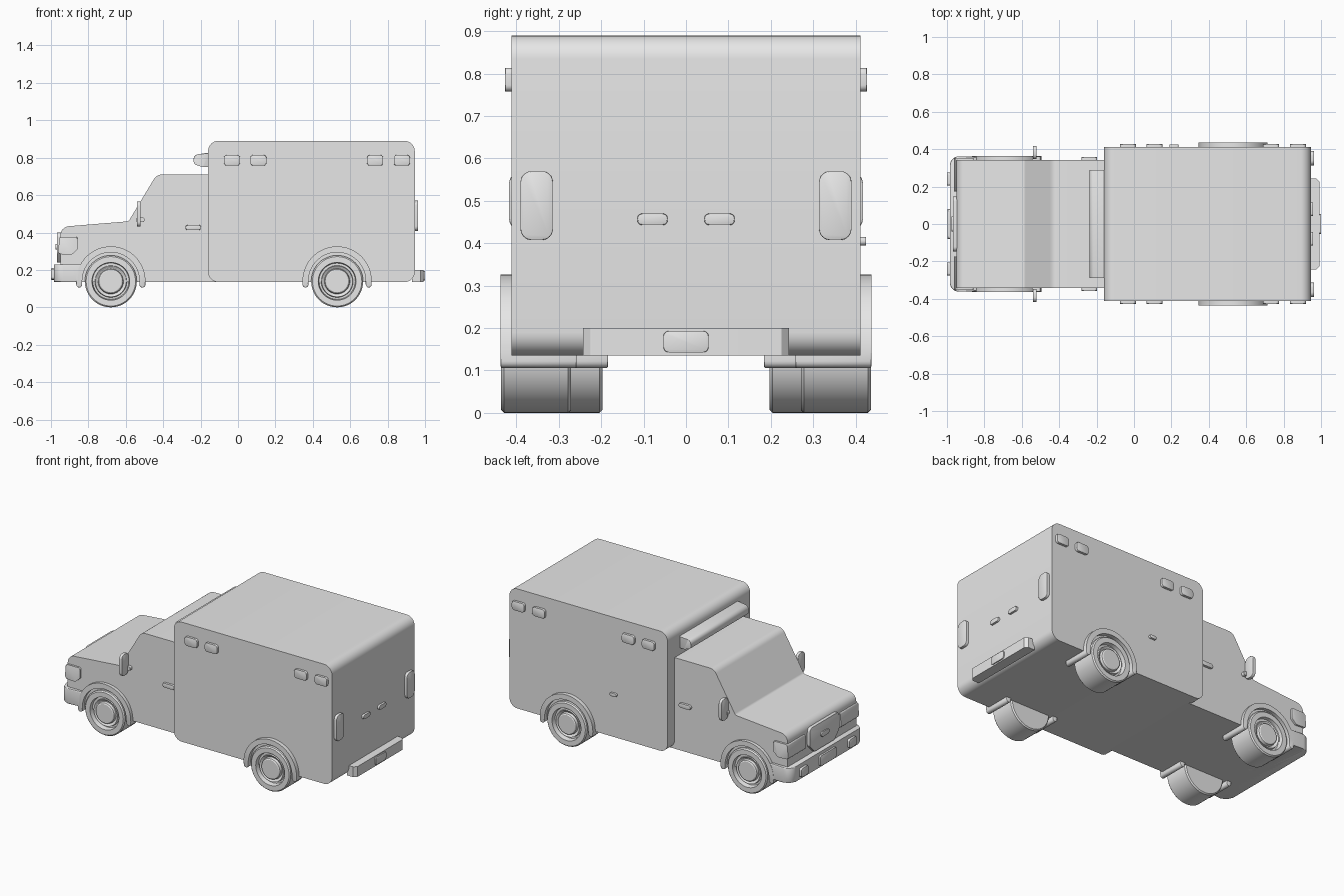
import bpy, bmesh, math
from mathutils import Vector

cube = bpy.data.objects.get("Cube")
if cube:
    bpy.data.objects.remove(cube, do_unlink=True)

grey = bpy.data.materials.new("plain grey")
grey.use_nodes = True
grey.diffuse_color = (0.8, 0.8, 0.8, 1)
grey.node_tree.nodes["Principled BSDF"].inputs["Base Color"].default_value = (0.8, 0.8, 0.8, 1)


def finish(name, bm):
    bmesh.ops.recalc_face_normals(bm, faces=bm.faces)
    mesh = bpy.data.meshes.new(name)
    bm.to_mesh(mesh)
    bm.free()
    mesh.materials.append(grey)
    mesh.shade_smooth()
    mesh.set_sharp_from_angle(angle=math.radians(32))
    obj = bpy.data.objects.new(name, mesh)
    bpy.context.collection.objects.link(obj)
    return obj


def rounded(corners, steps=8):
    """Round each (u, v, radius) corner of an outline."""
    out = []
    for i, (u, v, r) in enumerate(corners):
        p = Vector((u, v))
        if r == 0:
            out.append(p)
            continue
        a = (Vector(corners[i - 1][:2]) - p).normalized()
        b = (Vector(corners[(i + 1) % len(corners)][:2]) - p).normalized()
        half = a.angle(b) / 2
        centre = p + (a + b).normalized() * (r / math.sin(half))
        start = p + a * (r / math.tan(half)) - centre
        end = p + b * (r / math.tan(half)) - centre
        turn = math.atan2(start.x * end.y - start.y * end.x, start.dot(end))
        for k in range(steps + 1):
            t = turn * k / steps
            c, s = math.cos(t), math.sin(t)
            out.append(centre + Vector((start.x * c - start.y * s, start.x * s + start.y * c)))
    return out


def prism(name, outline, axis, lo, hi, bevel=0):
    """Extrude an outline along an axis, optionally softening the rims."""
    place = {"x": lambda p, d: (d, p[0], p[1]),
             "y": lambda p, d: (p[0], d, p[1]),
             "z": lambda p, d: (p[0], p[1], d)}[axis]
    bm = bmesh.new()
    low = [bm.verts.new(place(p, lo)) for p in outline]
    high = [bm.verts.new(place(p, hi)) for p in outline]
    caps = [bm.faces.new(low), bm.faces.new(high)]
    n = len(low)
    for i in range(n):
        j = (i + 1) % n
        bm.faces.new((low[i], low[j], high[j], high[i]))
    if bevel:
        rims = list({e for f in caps for e in f.edges})
        bmesh.ops.bevel(bm, geom=rims, offset=bevel, segments=2, affect="EDGES", profile=0.5)
    return finish(name, bm)


def block(name, u0, u1, v0, v1, r, axis, lo, hi, bevel=0):
    pts = [(u0, v0, r), (u1, v0, r), (u1, v1, r), (u0, v1, r)]
    return prism(name, rounded(pts), axis, lo, hi, bevel)


def lathe(name, profile, x, y, z, side, segments=48):
    """Spin a (radius, depth) profile about an axle along y."""
    bm = bmesh.new()
    rings = []
    for r, d in profile:
        count = segments if r else 1
        rings.append([bm.verts.new((x + r * math.cos(math.tau * k / segments), y + side * d,
                                    z + r * math.sin(math.tau * k / segments)))
                      for k in range(count)])
    for a, b in zip(rings, rings[1:]):
        for k in range(segments):
            j = (k + 1) % segments
            quad = [a[k % len(a)], a[j % len(a)], b[j % len(b)], b[k % len(b)]]
            bm.faces.new(list(dict.fromkeys(quad)))
    return finish(name, bm)


def arch_outline(x, z, inner, outer, drop):
    """Half ring with straight legs and rounded feet."""
    pts = []
    mid, r = (inner + outer) / 2, (outer - inner) / 2
    arc = [math.pi * k / 32 for k in range(33)]
    foot = [math.pi * k / 8 for k in range(9)]
    pts += [(x + outer * math.cos(t), z + outer * math.sin(t)) for t in arc]
    pts += [(x - mid - r * math.cos(t), drop - r * math.sin(t)) for t in foot]
    pts += [(x - inner * math.cos(t), z + inner * math.sin(t)) for t in arc]
    pts += [(x + mid - r * math.cos(t), drop - r * math.sin(t)) for t in foot]
    return pts


# Rear box and cab
block("rear_box", -0.16, 0.945, 0.135, 0.89, 0.055, "y", -0.412, 0.412)
cab = [(-0.1, 0.135, 0), (-0.95, 0.135, 0), (-0.95, 0.43, 0.05), (-0.585, 0.46, 0.02),
       (-0.435, 0.71, 0.05), (-0.1, 0.71, 0)]
prism("cab", rounded(cab), "y", -0.342, 0.342)

# Roof light bar
bar = [(-0.15, 0.75, 0), (-0.19, 0.75, 0.01), (-0.237, 0.765, 0.02),
       (-0.237, 0.815, 0.025), (-0.15, 0.828, 0)]
prism("light_bar", rounded(bar), "y", -0.29, 0.29, 0.004)

# Front bumper with its plates
bumper = [(-0.985, -0.362, 0.05), (-0.985, 0.362, 0.05), (-0.84, 0.362, 0), (-0.84, -0.362, 0)]
prism("front_bumper", rounded(bumper), "z", 0.135, 0.23, 0.006)
block("front_number_plate", -0.08, 0.08, 0.145, 0.21, 0.012, "x", -0.996, -0.97, 0.002)

# Grille with an oval boss
grille = [(-0.10, 0.24, 0.02), (0.10, 0.24, 0.02), (0.147, 0.29, 0.02), (0.147, 0.40, 0.025),
          (-0.147, 0.40, 0.025), (-0.147, 0.29, 0.02)]
prism("grille", rounded(grille), "x", -0.968, -0.94, 0.003)
block("grille_boss", -0.04, 0.04, 0.308, 0.338, 0.014, "x", -0.976, -0.96, 0.002)

# Rear bumper with its plate
step = [(0.93, -0.243, 0), (0.975, -0.243, 0), (0.993, -0.225, 0.005),
        (0.993, 0.225, 0.005), (0.975, 0.243, 0), (0.93, 0.243, 0)]
prism("rear_bumper", rounded(step), "z", 0.135, 0.20)
block("rear_number_plate", -0.053, 0.053, 0.143, 0.193, 0.012, "x", 0.98, 1.0, 0.002)

# Handle on the box side door
block("side_door_handle", 0.19, 0.238, 0.395, 0.415, 0.009, "y", 0.40, 0.425, 0.002)

wheel_profile = [(0, -0.165), (0.132, -0.165), (0.139, -0.158), (0.139, -0.007), (0.132, 0),
                 (0.101, 0), (0.096, -0.03), (0.086, -0.03), (0.083, -0.012), (0.068, -0.022),
                 (0.064, -0.006), (0.058, -0.002), (0, -0.002)]

for side, label in ((1, "left"), (-1, "right")):
    def span(a, b):
        return sorted((side * a, side * b))

    # Wheels and arches
    for end, x, outer in (("front", -0.68, 0.362), ("rear", 0.53, 0.436)):
        lathe(f"{end}_wheel_{label}", wheel_profile, x, side * outer, 0.139, side)
        prism(f"{end}_arch_{label}", arch_outline(x, 0.141, 0.153, 0.185, 0.122), "y",
              *span(outer - 0.178, outer + 0.001), 0.003)

    # Side marker lights on the box
    for i, x in enumerate((-0.075, 0.066, 0.69, 0.833)):
        block(f"marker_light_{label}_{i + 1}", x, x + 0.086, 0.758, 0.814, 0.015, "y",
              *span(0.40, 0.427), 0.003)

    # Cab door handle and mirror
    block(f"cab_handle_{label}", -0.28, -0.197, 0.413, 0.44, 0.012, "y", *span(0.33, 0.357), 0.003)
    block(f"mirror_{label}", *span(0.348, 0.417), 0.432, 0.567, 0.025, "x", -0.54, -0.52, 0.004)
    block(f"mirror_mount_{label}", -0.545, -0.5, 0.455, 0.48, 0.01, "y", *span(0.33, 0.362))

    # Wrap-around headlights and bumper lamps
    lamp = [(-0.962, 0.285, 0.01), (-0.89, 0.28, 0.02), (-0.857, 0.31, 0.02),
            (-0.857, 0.376, 0.01), (-0.955, 0.376, 0.01)]
    prism(f"headlight_{label}", rounded(lamp), "y", *span(0.175, 0.354), 0.006)
    block(f"bumper_lamp_{label}", *span(0.205, 0.275), 0.15, 0.205, 0.012, "x", -1.0, -0.97, 0.002)

    # Tail lights and rear door handles
    block(f"tail_light_{label}", *span(0.314, 0.39), 0.408, 0.57, 0.025, "x", 0.93, 0.962, 0.003)
    block(f"rear_handle_{label}", *span(0.043, 0.115), 0.443, 0.47, 0.012, "x", 0.93, 0.958, 0.003)
